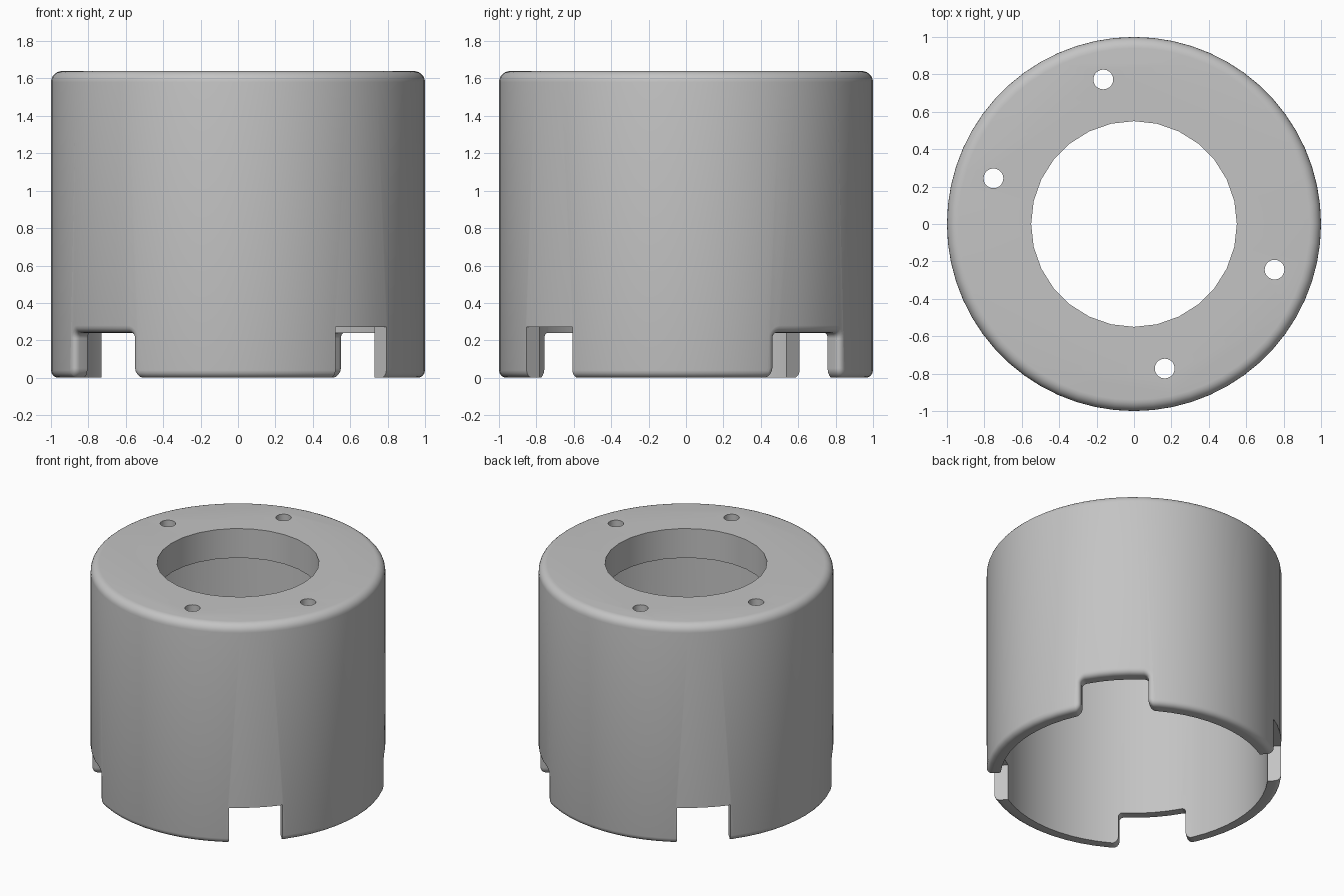
import bpy, bmesh
from math import sin, cos, pi, radians, hypot
from mathutils import Matrix

if "Cube" in bpy.data.objects:
    bpy.data.objects.remove(bpy.data.objects["Cube"])

HEIGHT, CEILING, INNER = 1.64, 1.42, 0.907
TURN = radians(42)          # direction of the rounded notches
SEGMENTS = 60

grey = bpy.data.materials.new("light_grey")
grey.use_nodes = True
grey.diffuse_color = (0.55, 0.55, 0.55, 1)
grey.node_tree.nodes["Principled BSDF"].inputs["Base Color"].default_value = (0.55, 0.55, 0.55, 1)


def make_object(name, bm):
    bmesh.ops.recalc_face_normals(bm, faces=bm.faces[:])
    mesh = bpy.data.meshes.new(name)
    bm.to_mesh(mesh)
    bm.free()
    obj = bpy.data.objects.new(name, mesh)
    bpy.context.collection.objects.link(obj)
    mesh.materials.append(grey)
    return obj


def loft(name, rings):
    """Join equal rings of points into a closed solid."""
    bm = bmesh.new()
    rows = [[bm.verts.new(p) for p in ring] for ring in rings]
    n = len(rows[0])
    for a, b in zip(rows, rows[1:]):
        for i in range(n):
            j = (i + 1) % n
            bm.faces.new((a[i], a[j], b[j], b[i]))
    bm.faces.new(rows[0])
    bm.faces.new(rows[-1])
    return make_object(name, bm)


def circle(r, z, n, x=0, y=0, turn=0):
    return [(x + r * cos(turn + 2 * pi * i / n), y + r * sin(turn + 2 * pi * i / n), z)
            for i in range(n)]


def arc(cx, cz, r, start, end, steps=6):
    angles = [radians(start + (end - start) * i / steps) for i in range(steps + 1)]
    return [(cx + r * cos(a), cz + r * sin(a)) for a in angles]


def notch_cutter(profile, angle):
    """Push a mirrored half profile outward through the wall."""
    outline = profile + [(-s, z) for s, z in reversed(profile)]
    spin = Matrix.Rotation(angle, 3, "Z")
    return loft("notch_cutter", [[spin @ Matrix.Identity(3) @ _vec(r, s, z) for s, z in outline]
                                 for r in (0.6, 1.2)])


def _vec(x, y, z):
    from mathutils import Vector
    return Vector((x, y, z))


def cut(obj, cutters):
    bpy.context.view_layer.objects.active = obj
    for cutter in cutters:
        cutter.hide_render = True
        mod = obj.modifiers.new("cut", "BOOLEAN")
        mod.operation, mod.solver, mod.object = "DIFFERENCE", "EXACT", cutter
        bpy.ops.object.modifier_apply(modifier=mod.name)
        bpy.data.objects.remove(cutter)


# Cup-shaped body with a rounded top rim
rim = arc(0.94, HEIGHT - 0.06, 0.06, 0, 90)
profile = [(INNER, CEILING), (INNER, 0), (1, 0)] + rim
body = loft("housing_body", [circle(r, z, SEGMENTS, turn=TURN) for r, z in profile])

# Two opposite notches with soft corners
half, flare, top = 0.23, 0.055, 0.24
soft = [(half + flare, -0.1)]
soft += arc(half + flare, flare - 0.004, flare, 270, 180)
soft += arc(half - 0.03, top - 0.03, 0.03, 0, 90)
cut(body, [notch_cutter(soft, TURN + k * pi) for k in (0, 1)])

# Round the lower outer edge, following the soft notches
bm = bmesh.new()
bm.from_mesh(body.data)
bmesh.ops.remove_doubles(bm, verts=bm.verts[:], dist=0.0002)
edges = [e for e in bm.edges
         if all(hypot(v.co.x, v.co.y) > 0.99 and v.co.z < 0.4 for v in e.verts)
         and e.calc_face_angle(0) > radians(35)]
bmesh.ops.bevel(bm, geom=edges, offset=0.04, segments=4, profile=0.5,
                affect="EDGES", clamp_overlap=False)
bm.to_mesh(body.data)
bm.free()

# Two sharp notches, cut after the rounding
sharp = [(0.183, -0.1), (0.183, 0.27)]
cut(body, [notch_cutter(sharp, TURN + pi / 2 + k * pi) for k in (0, 1)])

# Centre opening and four screw holes through the top plate
holes = [(0, 0, 0.55, 28)]
for side in (0, pi):
    for spread in (-30, 30):
        a = TURN + pi / 2 + side + radians(spread)
        holes.append((0.79 * cos(a), 0.79 * sin(a), 0.053, 20))
cut(body, [loft("hole_cutter", [circle(r, z, n, x, y) for z in (1.2, 1.9)])
           for x, y, r, n in holes])

# Smooth shading with sharp cut edges
bpy.ops.object.select_all(action="DESELECT")
body.select_set(True)
bpy.context.view_layer.objects.active = body
bpy.ops.object.shade_smooth_by_angle(angle=radians(30))
